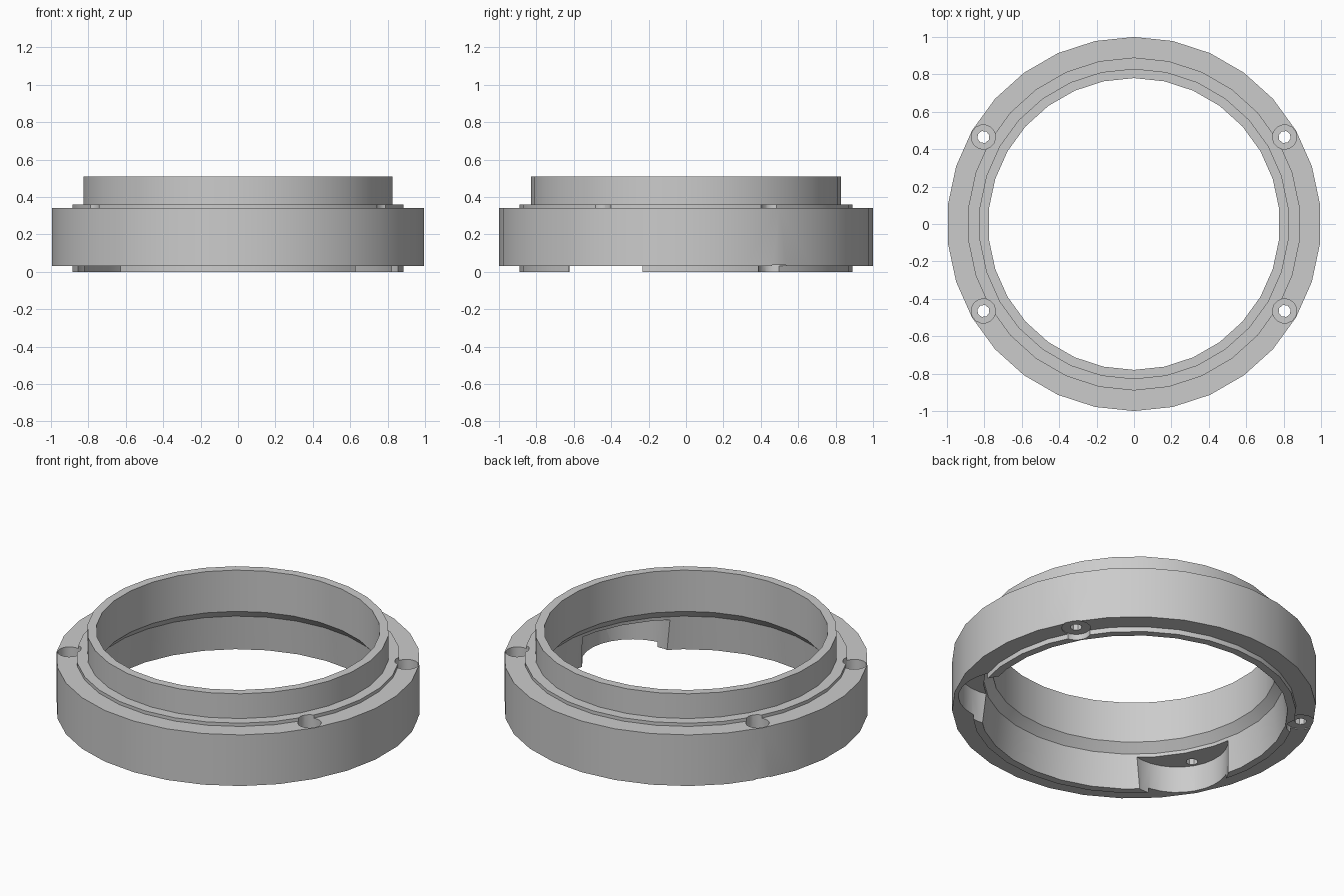
import bpy, bmesh, math
from mathutils import Matrix

SIDES = 30
BOLT_RADIUS = 0.93

old = bpy.data.objects.get("Cube")
if old:
    bpy.data.objects.remove(old, do_unlink=True)

grey = bpy.data.materials.new("plain grey")
grey.use_nodes = True
grey.diffuse_color = (0.6, 0.6, 0.6, 1)
grey.node_tree.nodes["Principled BSDF"].inputs["Base Color"].default_value = (0.6, 0.6, 0.6, 1)


def make_object(name, bm):
    bmesh.ops.recalc_face_normals(bm, faces=bm.faces)
    mesh = bpy.data.meshes.new(name)
    bm.to_mesh(mesh)
    bm.free()
    mesh.materials.append(grey)
    obj = bpy.data.objects.new(name, mesh)
    bpy.context.collection.objects.link(obj)
    return obj


def lathe(name, profile):
    """Revolve a closed (radius, height) outline around z."""
    bm = bmesh.new()
    rings = []
    for i in range(SIDES):
        a = math.pi / 2 + math.tau * i / SIDES
        rings.append([bm.verts.new((r * math.cos(a), r * math.sin(a), z)) for r, z in profile])
    n = len(profile)
    for i in range(SIDES):
        here, there = rings[i], rings[(i + 1) % SIDES]
        for j in range(n):
            k = (j + 1) % n
            bm.faces.new((here[j], there[j], there[k], here[k]))
    return make_object(name, bm)


def cut_cylinder(target, angle, distance, radius, bottom, top, sides):
    """Subtract an upright cylinder placed by polar position."""
    bm = bmesh.new()
    place = Matrix.Rotation(angle, 4, 'Z') @ Matrix.Translation((distance, 0, (bottom + top) / 2))
    bmesh.ops.create_cone(bm, cap_ends=True, segments=sides, radius1=radius,
                          radius2=radius, depth=top - bottom, matrix=place)
    cutter = make_object("cutter", bm)
    cutter.hide_render = True
    mod = target.modifiers.new("cut", 'BOOLEAN')
    mod.operation = 'DIFFERENCE'
    mod.solver = 'EXACT'
    mod.object = cutter
    bpy.context.view_layer.update()
    graph = bpy.context.evaluated_depsgraph_get()
    result = bpy.data.meshes.new_from_object(target.evaluated_get(graph))
    target.modifiers.clear()
    target.data = result
    bpy.data.objects.remove(cutter, do_unlink=True)


# Flange, step, collar, tapered bore shoulder and bottom lip in one outline
ring = lathe("flanged_ring", [
    (1, 0.03), (1, 0.34), (0.89, 0.34), (0.89, 0.36), (0.83, 0.36), (0.83, 0.51),
    (0.78, 0.51), (0.78, 0.26), (0.825, 0.21), (0.845, 0), (0.89, 0), (0.89, 0.03)])

for degrees in (30, 150, 210, 330):
    angle = math.radians(degrees)
    if degrees > 180:
        # Curved pocket under each front screw
        cut_cylinder(ring, angle, 0.695, 0.28, -0.1, 0.19, 28)
    else:
        # Lip relief around each back screw
        cut_cylinder(ring, angle, BOLT_RADIUS, 0.08, -0.1, 0.035, 16)
    # Counterbore and screw hole
    cut_cylinder(ring, angle, BOLT_RADIUS, 0.065, 0.26, 0.6, 16)
    cut_cylinder(ring, angle, BOLT_RADIUS, 0.033, -0.1, 0.6, 8)

# Smooth curved walls, crisp rims
bpy.ops.object.select_all(action='DESELECT')
ring.select_set(True)
bpy.context.view_layer.objects.active = ring
bpy.ops.object.shade_smooth_by_angle(angle=math.radians(25))
